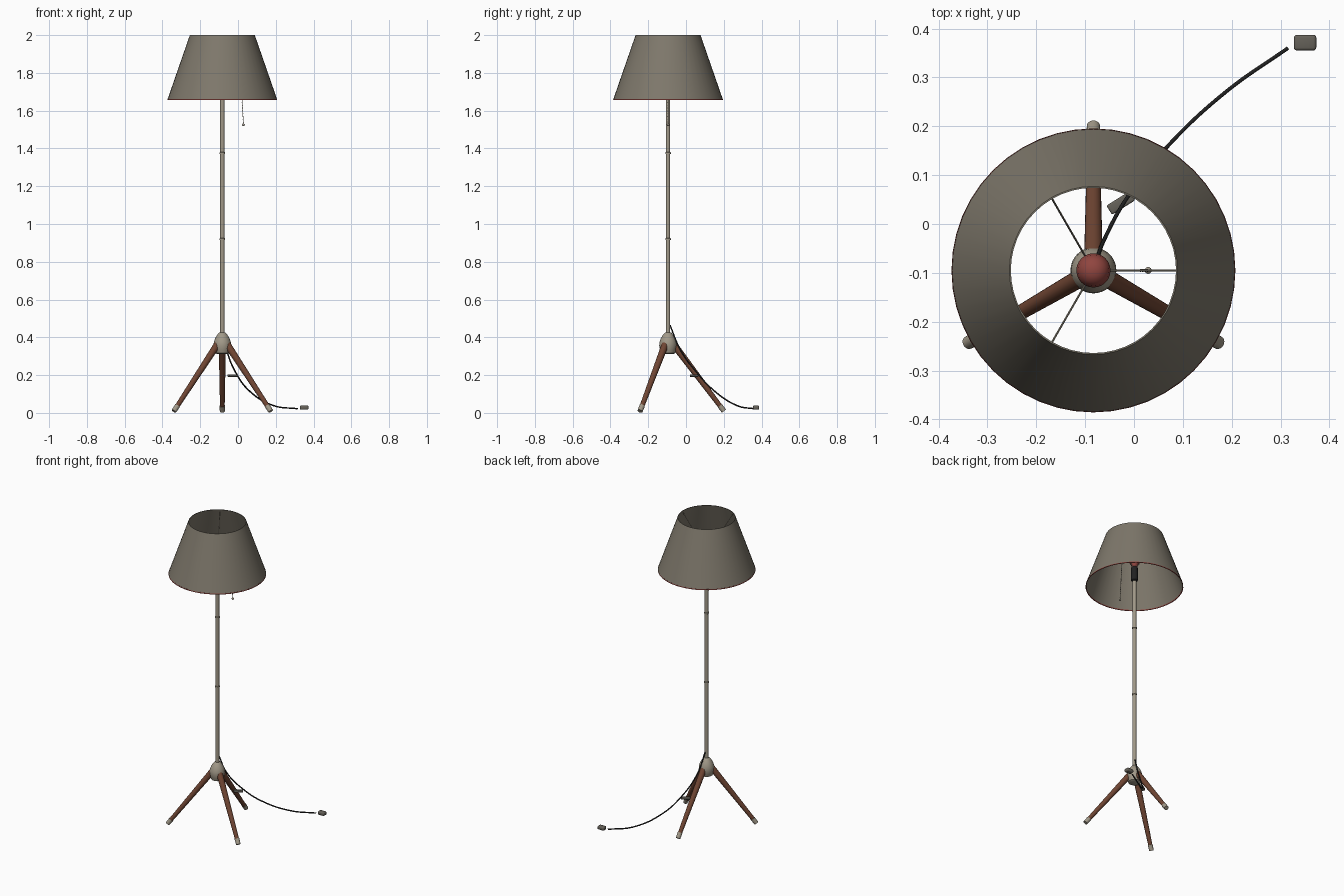
import bpy, bmesh, math
from mathutils import Vector, Matrix

if "Cube" in bpy.data.objects:
    bpy.data.objects.remove(bpy.data.objects["Cube"])

CX, CY = -0.083, -0.095  # lamp axis


def mat(name, r, g, b):
    m = bpy.data.materials.new(name)
    m.diffuse_color = (r, g, b, 1)
    m.use_nodes = True
    m.node_tree.nodes["Principled BSDF"].inputs["Base Color"].default_value = m.diffuse_color
    return m


LINEN = mat("linen", 0.21, 0.188, 0.148)
METAL = mat("warm metal", 0.36, 0.32, 0.25)
WOOD = mat("dark wood", 0.16, 0.06, 0.033)
RED = mat("red glass", 0.28, 0.06, 0.05)
BLACK = mat("black plastic", 0.015, 0.015, 0.015)
GREY = mat("grey plastic", 0.13, 0.12, 0.10)


def finish(bm, name, material, smooth=True):
    bmesh.ops.recalc_face_normals(bm, faces=bm.faces[:])
    me = bpy.data.meshes.new(name)
    bm.to_mesh(me)
    bm.free()
    me.materials.append(material)
    ob = bpy.data.objects.new(name, me)
    bpy.context.collection.objects.link(ob)
    if smooth:
        bpy.ops.object.select_all(action='DESELECT')
        ob.select_set(True)
        bpy.context.view_layer.objects.active = ob
        bpy.ops.object.shade_smooth_by_angle(angle=math.radians(35))
    return ob


def lathe(name, profile, material, seg=32, matrix=None, closed=False):
    """Spin (radius, height) points round z; open profiles get end caps."""
    bm = bmesh.new()
    rings = []
    for r, z in profile:
        rings.append([bm.verts.new((r * math.cos(2 * math.pi * i / seg),
                                    r * math.sin(2 * math.pi * i / seg), z))
                      for i in range(seg)])
    pairs = list(zip(rings, rings[1:]))
    if closed:
        pairs.append((rings[-1], rings[0]))
    for a, b in pairs:
        for i in range(seg):
            j = (i + 1) % seg
            bm.faces.new((a[i], a[j], b[j], b[i]))
    if not closed:
        bm.faces.new(rings[0])
        bm.faces.new(rings[-1])
    bm.transform(matrix or Matrix.Translation((CX, CY, 0)))
    return finish(bm, name, material)


def rod(name, a, b, r1, r2, material, seg=16):
    a, b = Vector(a), Vector(b)
    d = b - a
    m = Matrix.Translation(a) @ d.to_track_quat('Z', 'Y').to_matrix().to_4x4()
    return lathe(name, [(r1, 0), (r2, d.length)], material, seg, m)


def ball(name, c, r, material, seg=16):
    bm = bmesh.new()
    bmesh.ops.create_uvsphere(bm, u_segments=seg, v_segments=seg // 2 + 2, radius=r,
                              matrix=Matrix.Translation(c))
    return finish(bm, name, material)


def rounded_box(name, c, size, angle, bevel, material):
    bm = bmesh.new()
    bmesh.ops.create_cube(bm, size=1)
    bm.transform(Matrix.Diagonal((*size, 1)))
    bmesh.ops.bevel(bm, geom=bm.edges[:], offset=bevel, segments=3, profile=0.5, affect='EDGES')
    bm.transform(Matrix.Translation(c) @ Matrix.Rotation(angle, 4, 'Z'))
    return finish(bm, name, material)


def polar(r, ang, z):
    return Vector((CX + r * math.cos(ang), CY + r * math.sin(ang), z))


# Shade: thin open cone with a trim at the lower edge
lathe("lamp_shade", [(0.290, 1.66), (0.172, 2.0), (0.169, 2.0), (0.287, 1.66)], LINEN, 48, closed=True)
lathe("shade_trim", [(0.2905, 1.657), (0.2895, 1.663), (0.2855, 1.663), (0.2865, 1.657)], RED, 48, closed=True)

# Pole with joint rings
lathe("pole", [(0.0115, 0.40), (0.0115, 1.71)], METAL, 24)
for i, z in enumerate((0.92, 1.375)):
    lathe(f"pole_ring_{i + 1}", [(0.011, z - 0.006), (0.0145, z - 0.004),
                                 (0.0145, z + 0.004), (0.011, z + 0.006)], METAL, 24)

# Socket and bulb
lathe("bulb_socket", [(0.014, 1.695), (0.02, 1.70), (0.02, 1.785), (0.017, 1.79)], BLACK, 24)
lathe("bulb", [(0.016, 1.788), (0.018, 1.80), (0.028, 1.82), (0.034, 1.838), (0.035, 1.85),
               (0.032, 1.866), (0.024, 1.878), (0.012, 1.885), (0.002, 1.886)], RED, 24)

# Shade spokes
for i in range(3):
    a = math.radians(120 * i)
    rod(f"shade_spoke_{i + 1}", polar(0.015, a, 1.79), polar(0.171, a, 1.985), 0.002, 0.002, METAL, 8)

# Pull chain
top, end = Vector((0.012, CY, 1.82)), Vector((0.029, CY, 1.525))
rod("pull_chain", top, end, 0.0015, 0.0015, METAL, 8)
for i in range(1, 20):
    ball(f"chain_bead_{i}", top.lerp(end, i / 20), 0.0028, METAL, 8)
ball("chain_knob", end, 0.007, METAL)

# Egg-shaped hub
lathe("hub", [(0.030, 0.312), (0.037, 0.316), (0.043, 0.335), (0.047, 0.355), (0.045, 0.375),
              (0.038, 0.395), (0.028, 0.412), (0.021, 0.42), (0.018, 0.424), (0.012, 0.426)], METAL)

# Tripod legs with metal feet
for i in range(3):
    a = math.radians(90 + 120 * i)
    p, q = polar(0.028, a, 0.365), polar(0.296, a, 0.009)
    k = p.lerp(q, 0.92)
    rod(f"leg_{i + 1}", p, k, 0.019, 0.0125, WOOD, 20)
    rod(f"foot_{i + 1}", k, q, 0.0145, 0.0135, METAL, 20)

# Power cord
cu = bpy.data.curves.new("power_cord", 'CURVE')
cu.dimensions = '3D'
cu.bevel_depth = 0.004
cu.bevel_resolution = 2
cu.use_fill_caps = True
cu.resolution_u = 10
pts = [(-0.080, -0.085, 0.465), (-0.060, -0.030, 0.335), (-0.010, 0.060, 0.210),
       (0.065, 0.155, 0.112), (0.190, 0.272, 0.038), (0.315, 0.360, 0.022)]
sp = cu.splines.new('BEZIER')
sp.bezier_points.add(len(pts) - 1)
for bp, co in zip(sp.bezier_points, pts):
    bp.co = co
    bp.handle_left_type = bp.handle_right_type = 'AUTO'
cu.materials.append(BLACK)
bpy.context.collection.objects.link(bpy.data.objects.new("power_cord", cu))

# Plug and foot switch
rounded_box("plug", (0.350, 0.371, 0.028), (0.046, 0.032, 0.022), 0, 0.006, GREY)
rounded_box("cord_switch", (-0.027, 0.043, 0.197), (0.056, 0.022, 0.014), math.radians(32), 0.004, GREY)
